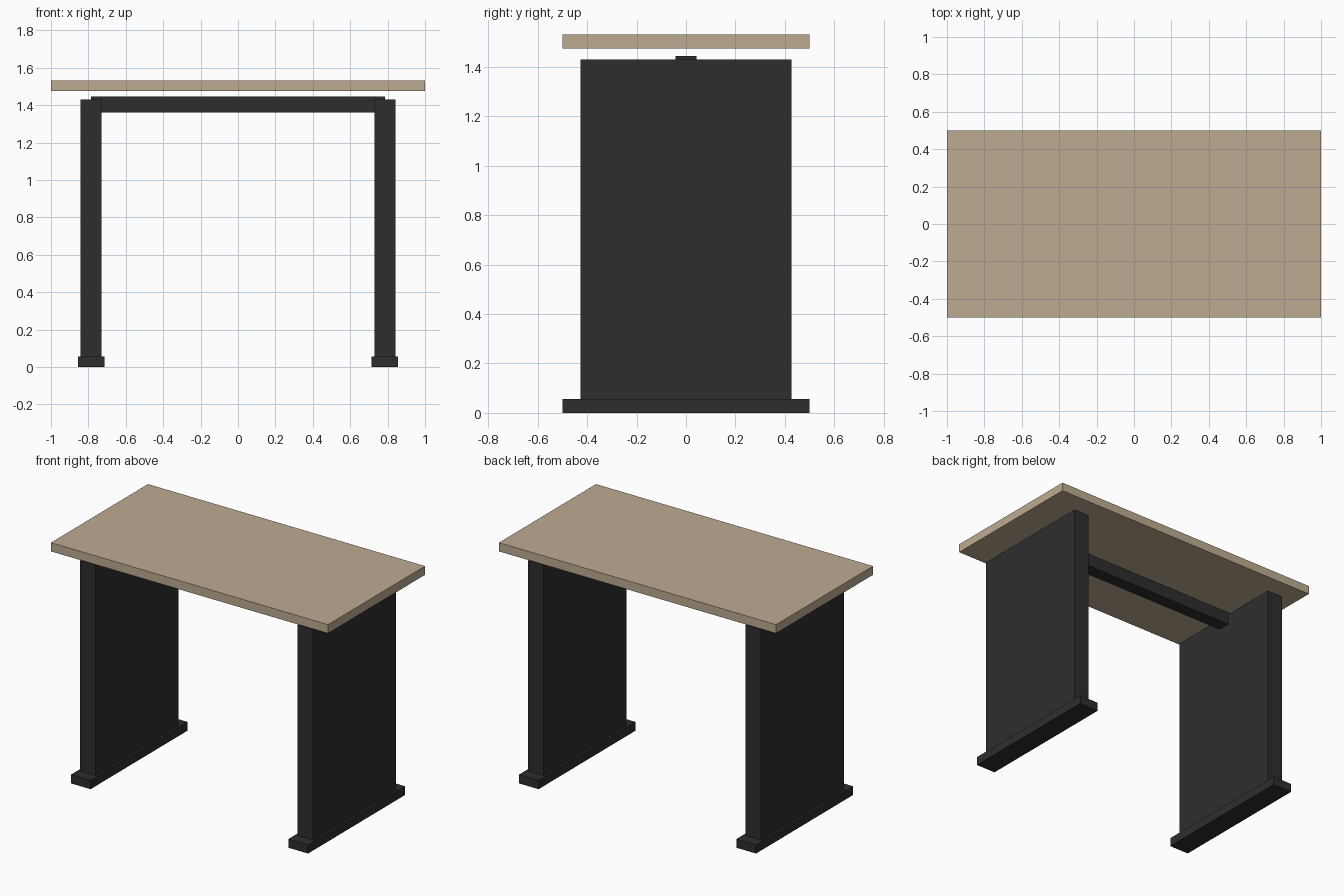
import bpy

cube = bpy.data.objects.get("Cube")
if cube:
    bpy.data.objects.remove(cube, do_unlink=True)


def material(name, rgb):
    mat = bpy.data.materials.new(name)
    mat.use_nodes = True
    color = (*rgb, 1.0)
    mat.diffuse_color = color
    mat.node_tree.nodes["Principled BSDF"].inputs["Base Color"].default_value = color
    return mat


def box(name, x, y, z, mat):
    """Box spanning the given (low, high) range on each axis."""
    spans = (x, y, z)
    bpy.ops.mesh.primitive_cube_add(size=1, location=[(a + b) / 2 for a, b in spans])
    obj = bpy.context.object
    obj.name = name
    obj.scale = [b - a for a, b in spans]
    bpy.ops.object.transform_apply(location=False, rotation=False, scale=True)
    obj.data.materials.append(mat)
    return obj


wood = material("light wood", (0.51, 0.41, 0.285))
metal = material("dark metal", (0.027, 0.027, 0.027))

# Floating desk top
box("table_top", (-1, 1), (-0.5, 0.5), (1.475, 1.532), wood)

# Panel legs on wider feet, one at each end
for side, s in (("left", 1), ("right", -1)):
    cx = s * 0.785
    box(f"{side}_leg", (cx - 0.056, cx + 0.056), (-0.428, 0.428), (0.057, 1.43), metal)
    box(f"{side}_foot", (cx - 0.071, cx + 0.071), (-0.5, 0.5), (0, 0.057), metal)

# Cross beam joining the leg panels
box("cross_beam", (-0.785, 0.785), (-0.043, 0.043), (1.36, 1.445), metal)
